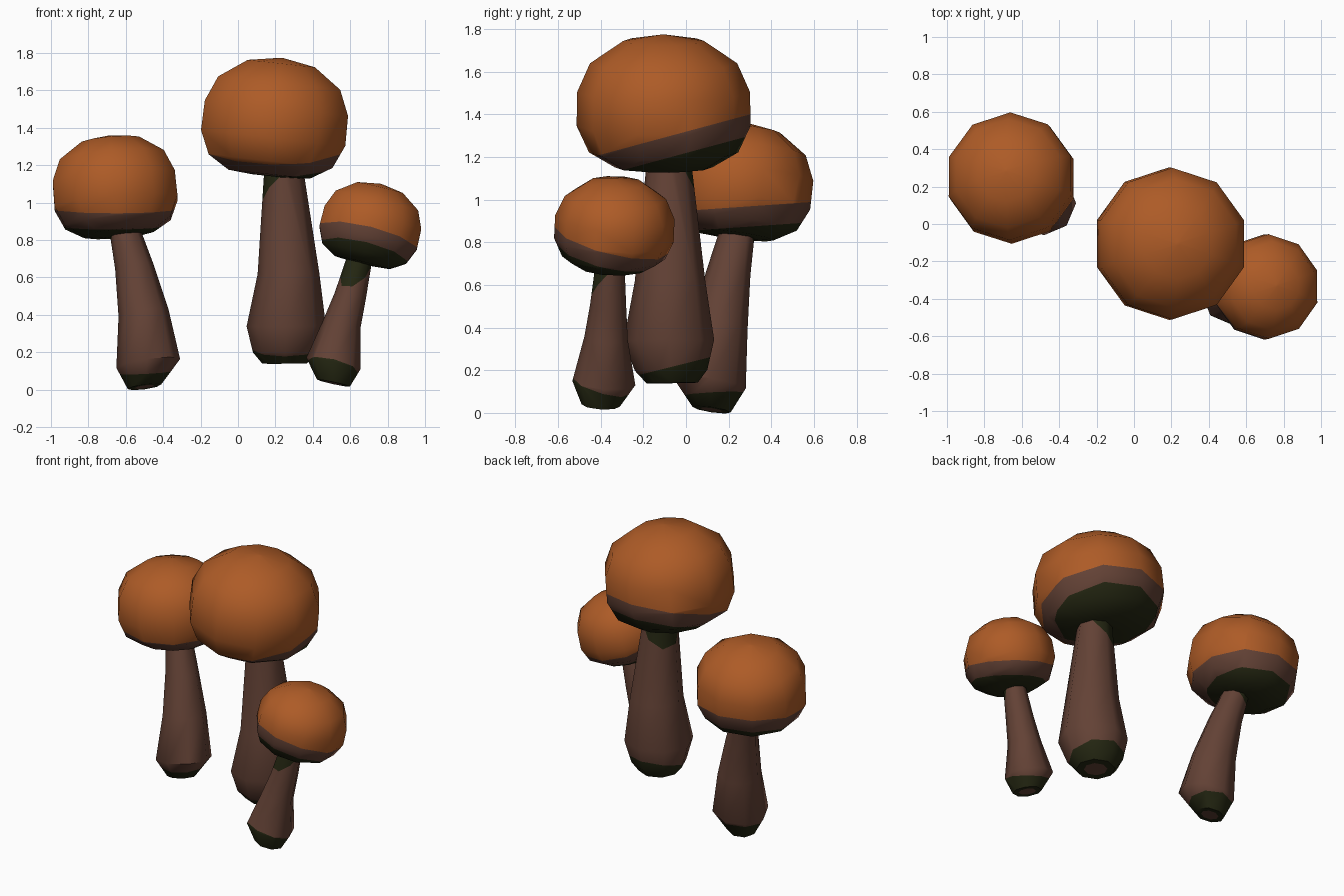
import bpy, bmesh, math
from mathutils import Vector

if "Cube" in bpy.data.objects:
    bpy.data.objects.remove(bpy.data.objects["Cube"])


def material(name, rgb):
    m = bpy.data.materials.new(name)
    m.diffuse_color = (*rgb, 1.0)
    m.use_nodes = True
    m.node_tree.nodes["Principled BSDF"].inputs["Base Color"].default_value = m.diffuse_color
    return m


ORANGE = material("orange_cap", (0.42, 0.105, 0.020))
BROWN = material("brown_stem", (0.125, 0.054, 0.036))
MOSS = material("dark_moss", (0.018, 0.020, 0.006))


def loft(bm, centres, radii, axis, sides):
    """Skin rings of vertices, all perpendicular to one axis, and close the ends."""
    turn = Vector((0, 0, 1)).rotation_difference(Vector(axis))
    rings = []
    for c, r in zip(centres, radii):
        ring = []
        for i in range(sides):
            a = math.pi / 2 + 2 * math.pi * i / sides
            ring.append(bm.verts.new(
                Vector(c) + turn @ Vector((r * math.cos(a), r * math.sin(a), 0))))
        rings.append(ring)
    for lo, hi in zip(rings, rings[1:]):
        for i in range(sides):
            j = (i + 1) % sides
            bm.faces.new((lo[i], lo[j], hi[j], hi[i]))
    bm.faces.new(rings[0][::-1])
    bm.faces.new(rings[-1])
    bm.normal_update()


def cut(bm, p):
    """Cut along z = z0 + sx*(x-x0) + sy*(y-y0), so that colours meet on a clean edge."""
    x0, y0, z0, sx, sy = p
    bmesh.ops.bisect_plane(bm, geom=bm.verts[:] + bm.edges[:] + bm.faces[:], dist=1e-5,
                           plane_co=(x0, y0, z0), plane_no=(-sx, -sy, 1))


def above(co, p):
    return co.z > p[2] + p[3] * (co.x - p[0]) + p[4] * (co.y - p[1])


def finish(bm, name, mats):
    me = bpy.data.meshes.new(name)
    bm.to_mesh(me)
    bm.free()
    for m in mats:
        me.materials.append(m)
    ob = bpy.data.objects.new(name, me)
    bpy.context.collection.objects.link(ob)
    bpy.ops.object.select_all(action='DESELECT')
    ob.select_set(True)
    bpy.context.view_layer.objects.active = ob
    bpy.ops.object.shade_smooth_by_angle(angle=math.radians(50))


# Cap profile (radius, height), shared by all three caps
CAP = [(0.10, -0.315), (0.23, -0.305), (0.35, -0.235), (0.408, -0.11), (0.405, 0.05),
       (0.345, 0.185), (0.19, 0.29), (0.01, 0.32)]


def cap(name, centre, scale, axis, rim, band):
    bm = bmesh.new()
    ax = Vector(axis).normalized()
    loft(bm, [Vector(centre) + ax * h * scale for r, h in CAP],
         [r * scale for r, h in CAP], ax, 10)
    under = (rim[0], rim[1], rim[2] - band, rim[3], rim[4])
    cut(bm, rim)
    cut(bm, under)
    for f in bm.faces:
        c = f.calc_center_median()
        f.material_index = 0 if above(c, rim) else 1 if above(c, under) else 2
    finish(bm, name, (ORANGE, BROWN, MOSS))


def stem(name, rings, base_moss, top_moss):
    bm = bmesh.new()
    pts = [Vector(r[:3]) for r in rings]
    loft(bm, pts, [r[3] for r in rings], (pts[-1] - pts[0]).normalized(), 8)
    # Bare patch in the middle of the foot
    foot = min(bm.faces, key=lambda f: f.calc_center_median().z)
    bmesh.ops.inset_individual(bm, faces=[foot], thickness=rings[0][3] * 0.4)
    cut(bm, base_moss)
    cut(bm, top_moss)
    for f in bm.faces:
        c = f.calc_center_median()
        mossy = above(c, top_moss) or not above(c, base_moss)
        f.material_index = 1 if mossy and f != foot else 0
    finish(bm, name, (BROWN, MOSS))


# Left mushroom
stem("left_stem",
     [(-0.50, 0.12, 0.015, 0.09), (-0.48, 0.11, 0.14, 0.172), (-0.505, 0.155, 0.41, 0.135),
      (-0.555, 0.20, 0.66, 0.103), (-0.61, 0.245, 0.87, 0.08), (-0.63, 0.26, 0.95, 0.075)],
     (-0.48, 0.11, 0.09, 0.05, 0.05), (-0.61, 0.245, 0.85, 1.0, -1.0))
cap("left_cap", (-0.66, 0.25, 1.09), 0.85, (-0.09, 0.13, 1),
    (-0.66, 0.25, 0.965, 0.0, 0.07), 0.095)

# Middle mushroom
stem("middle_stem",
     [(0.25, -0.065, 0.14, 0.12), (0.25, -0.07, 0.20, 0.17), (0.258, -0.08, 0.34, 0.212),
      (0.27, -0.075, 0.62, 0.165), (0.245, -0.08, 1.17, 0.105), (0.24, -0.08, 1.25, 0.10)],
     (0.25, -0.07, 0.215, 0.0, 0.25), (0.24, -0.08, 1.10, 0.8, -0.5))
cap("middle_cap", (0.20, -0.105, 1.455), 1.0, (0.11, 0.0, 1),
    (0.20, -0.105, 1.29, 0.0, 0.27), 0.10)

# Right mushroom
stem("right_stem",
     [(0.51, -0.40, 0.035, 0.09), (0.51, -0.385, 0.14, 0.148), (0.555, -0.375, 0.35, 0.102),
      (0.60, -0.365, 0.50, 0.085), (0.655, -0.355, 0.72, 0.066), (0.67, -0.35, 0.78, 0.06)],
     (0.51, -0.385, 0.12, -0.25, -0.3), (0.64, -0.355, 0.64, 0.3, 0.9))
cap("right_cap", (0.713, -0.335, 0.885), 0.69, (0.24, 0.03, 1),
    (0.713, -0.335, 0.80, -0.25, -0.25), 0.085)
